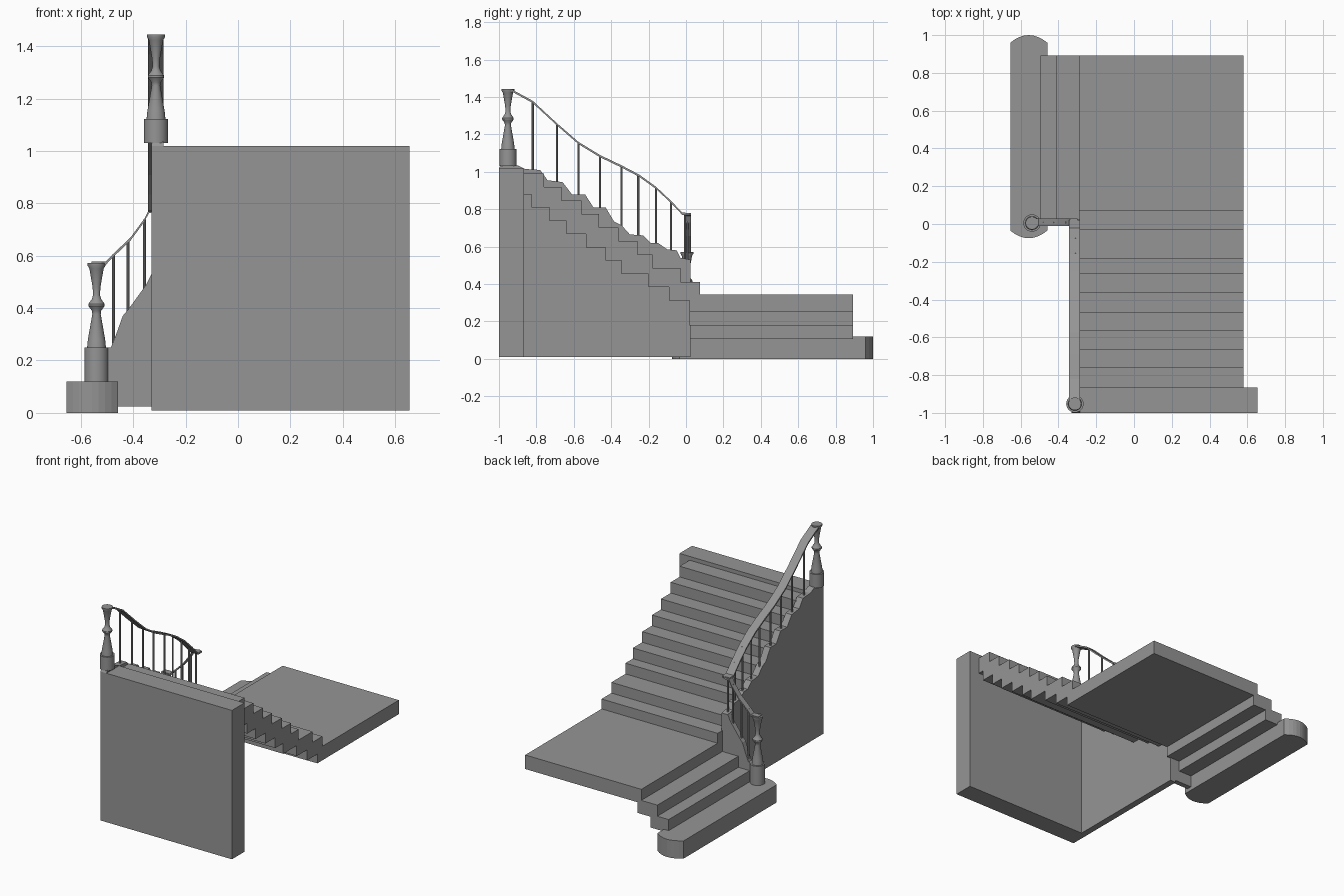
import bpy
import bmesh
import math
from mathutils import Vector

cube = bpy.data.objects.get("Cube")
if cube:
    bpy.data.objects.remove(cube, do_unlink=True)

stone = bpy.data.materials.new("grey_stone")
stone.use_nodes = True
GREY = (0.3, 0.3, 0.3, 1)
stone.diffuse_color = GREY
stone.node_tree.nodes["Principled BSDF"].inputs["Base Color"].default_value = GREY


def finish(name, bm):
    bmesh.ops.recalc_face_normals(bm, faces=bm.faces)
    mesh = bpy.data.meshes.new(name)
    bm.to_mesh(mesh)
    bm.free()
    mesh.materials.append(stone)
    obj = bpy.data.objects.new(name, mesh)
    bpy.context.collection.objects.link(obj)
    return obj


def prism(name, profile, axis, low, high):
    """Extrude a closed 2D profile along one axis."""
    place = {"x": lambda a, b, d: (d, a, b),
             "y": lambda a, b, d: (a, d, b),
             "z": lambda a, b, d: (a, b, d)}[axis]
    bm = bmesh.new()
    face = bm.faces.new([bm.verts.new(place(a, b, low)) for a, b in profile])
    out = bmesh.ops.extrude_face_region(bm, geom=[face])
    move = Vector(place(0, 0, high - low))
    bmesh.ops.translate(bm, vec=move, verts=[v for v in out["geom"] if isinstance(v, bmesh.types.BMVert)])
    return finish(name, bm)


def box(name, x0, x1, y0, y1, z0, z1):
    return prism(name, [(x0, y0), (x1, y0), (x1, y1), (x0, y1)], "z", z0, z1)


def ribbon(name, path, axis, low, high, thick=0.012):
    """Flat handrail following a path."""
    return prism(name, path + [(a, b - thick) for a, b in reversed(path)], axis, low, high)


def height_at(path, a):
    pts = sorted(path)
    for (a0, b0), (a1, b1) in zip(pts, pts[1:]):
        if a0 <= a <= a1:
            return b0 + (b1 - b0) * (a - a0) / (a1 - a0)
    return pts[-1][1]


def baluster(name, x, y, z0, z1):
    bm = bmesh.new()
    bmesh.ops.create_cone(bm, cap_ends=True, segments=8, radius1=0.006, radius2=0.006, depth=z1 - z0)
    bmesh.ops.translate(bm, vec=(x, y, (z0 + z1) / 2), verts=bm.verts)
    return finish(name, bm)


def newel(name, x, y, z, base):
    """Turned post: round plinth, tapered foot, bulb, flared cup and cap."""
    profile = [(0, 0), (0.046, 0), (0.046, base), (0.036, base), (0.033, base + 0.03),
               (0.016, base + 0.127), (0.018, base + 0.14), (0.031, base + 0.158),
               (0.031, base + 0.166), (0.018, base + 0.184), (0.013, base + 0.2),
               (0.015, base + 0.23), (0.027, base + 0.3), (0.034, base + 0.312),
               (0.034, base + 0.322), (0, base + 0.322)]
    bm = bmesh.new()
    verts = [bm.verts.new((r, 0, h)) for r, h in profile]
    edges = [bm.edges.new(pair) for pair in zip(verts, verts[1:])]
    bmesh.ops.spin(bm, geom=verts + edges, cent=(0, 0, 0), axis=(0, 0, 1),
                   angle=math.tau, steps=24)
    bmesh.ops.remove_doubles(bm, verts=bm.verts, dist=0.0001)
    bmesh.ops.translate(bm, vec=(x, y, z), verts=bm.verts)
    obj = finish(name, bm)
    bpy.ops.object.select_all(action="DESELECT")
    obj.select_set(True)
    bpy.context.view_layer.objects.active = obj
    bpy.ops.object.shade_smooth_by_angle(angle=math.radians(35))


# Main flight: stepped on top and underneath
risers = [0.075, -0.03, -0.18, -0.26, -0.36, -0.465, -0.56, -0.665, -0.76, -0.866]
under = [0.02, -0.09, -0.2, -0.345, -0.43, -0.535, -0.64, -0.73, -0.825, -0.866]
flight = [(0.02, 0.345)]
for i in range(9):
    z = 0.412 + 0.0725 * i
    flight += [(risers[i], z - 0.0725 if i else 0.345), (risers[i], z)]
flight.append((risers[9], z))
for i in reversed(range(9)):
    z = 0.312 + 0.071 * i
    flight += [(under[i + 1], z), (under[i], z)]
prism("main_flight", flight, "x", -0.29, 0.58)

# Landing with the two lower steps
landing = [(0.58, 0.25), (0.58, 0.345), (-0.29, 0.345), (-0.29, 0.27), (-0.41, 0.27),
           (-0.41, 0.195), (-0.495, 0.195), (-0.495, 0.105), (-0.36, 0.105),
           (-0.36, 0.178), (-0.26, 0.178), (-0.26, 0.25)]
prism("landing_and_lower_steps", landing, "y", 0.02, 0.892)

# Bottom step with bowed ends
half = 0.098
bow = []
for i in range(9):
    t = -1 + i / 4
    bow.append((t * half, 0.04 * (1 - t * t)))
outline = [(-0.557 - u, 0.96 + v) for u, v in bow] + [(-0.557 + u, -0.035 - v) for u, v in bow]
prism("bottom_step", outline, "z", 0, 0.12)

# Front wall and stepped side wall
box("front_wall", -0.33, 0.655, -1, -0.866, 0.01, 1.018)
wave = [(-1, 1.018), (-0.99, 1.035), (-0.9, 1.035), (-0.86, 1.015), (-0.78, 1.01),
        (-0.74, 0.955), (-0.66, 0.945), (-0.61, 0.88), (-0.54, 0.88), (-0.495, 0.81),
        (-0.43, 0.81), (-0.385, 0.735), (-0.345, 0.715), (-0.3, 0.665), (-0.23, 0.66),
        (-0.19, 0.62), (-0.15, 0.62), (-0.1, 0.585), (-0.05, 0.58), (-0.03, 0.54), (0.025, 0.53)]
prism("side_wall", [(-1, 0.01)] + wave + [(0.025, 0.01)], "x", -0.33, -0.285)

# Short return wall beside the lower steps
slope = [(-0.33, 0.53), (-0.35, 0.49), (-0.415, 0.4), (-0.44, 0.37),
         (-0.465, 0.3), (-0.485, 0.25), (-0.5, 0.25)]
prism("return_wall", [(-0.33, 0.025)] + slope + [(-0.5, 0.025)], "y", -0.01, 0.025)

# Handrails
upper_path = [(-0.96, 1.44), (-0.93, 1.44), (-0.82, 1.38), (-0.69, 1.26), (-0.575, 1.16),
              (-0.46, 1.09), (-0.345, 1.035), (-0.25, 0.985), (-0.16, 0.92),
              (-0.08, 0.845), (-0.02, 0.782), (0.02, 0.78)]
ribbon("upper_handrail", upper_path, "x", -0.343, -0.285)
lower_path = [(-0.3, 0.78), (-0.34, 0.775), (-0.357, 0.742), (-0.41, 0.67),
              (-0.475, 0.608), (-0.505, 0.577), (-0.56, 0.577)]
ribbon("lower_handrail", lower_path, "y", -0.01, 0.028)

# Balusters stand on the walls and meet the rails
for y in (-0.82, -0.69, -0.575, -0.46, -0.345, -0.255, -0.16, -0.08, -0.005):
    baluster("upper_baluster", -0.31, y, height_at(wave, y) - 0.01, height_at(upper_path, y) - 0.004)
for x in (-0.475, -0.42, -0.357):
    baluster("lower_baluster", x, 0.008, height_at(slope, x) - 0.01, height_at(lower_path, x) - 0.004)

# Newel posts
newel("lower_newel", -0.54, 0.005, 0.12, 0.13)
newel("upper_newel", -0.313, -0.952, 1.03, 0.092)
